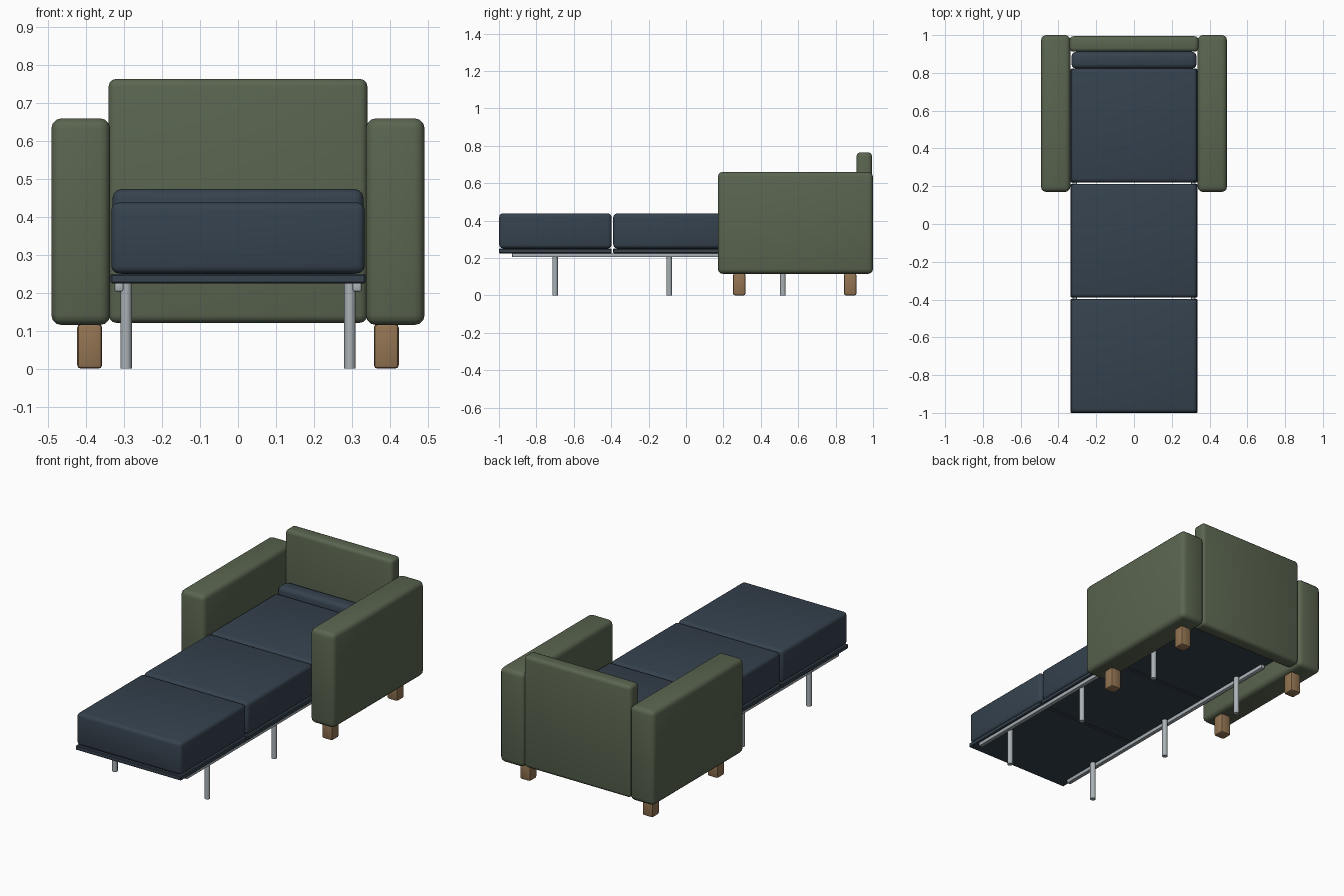
import bpy, bmesh
from mathutils import Matrix, Vector

if "Cube" in bpy.data.objects:
    bpy.data.objects.remove(bpy.data.objects["Cube"])


def material(name, rgb):
    m = bpy.data.materials.new(name)
    m.diffuse_color = (*rgb, 1)
    m.use_nodes = True
    m.node_tree.nodes["Principled BSDF"].inputs["Base Color"].default_value = m.diffuse_color
    return m


GREEN = material("olive fabric", (0.102, 0.130, 0.080))
NAVY = material("navy fabric", (0.036, 0.054, 0.076))
WOOD = material("wood", (0.29, 0.175, 0.085))
METAL = material("grey metal", (0.40, 0.445, 0.468))


def finish(bm, name, mat):
    mesh = bpy.data.meshes.new(name)
    bm.to_mesh(mesh)
    bm.free()
    mesh.materials.append(mat)
    ob = bpy.data.objects.new(name, mesh)
    bpy.context.collection.objects.link(ob)
    bpy.ops.object.select_all(action='DESELECT')
    ob.select_set(True)
    bpy.context.view_layer.objects.active = ob
    bpy.ops.object.shade_smooth_by_angle(angle=0.6)
    return ob


def box(name, x, y, z, mat, bevel=0.0, segments=3):
    """Rounded box from (min, max) ranges."""
    bm = bmesh.new()
    size = Vector((x[1] - x[0], y[1] - y[0], z[1] - z[0]))
    mid = Vector((sum(x), sum(y), sum(z))) / 2
    bmesh.ops.create_cube(bm, size=1, matrix=Matrix.Translation(mid) @ Matrix.Diagonal((*size, 1)))
    if bevel:
        bmesh.ops.bevel(bm, geom=bm.edges[:], offset=bevel, segments=segments,
                        profile=0.5, affect='EDGES')
    return finish(bm, name, mat)


def post(name, x, y, z0, z1, r, mat):
    bm = bmesh.new()
    bmesh.ops.create_cone(bm, cap_ends=True, segments=16, radius1=r, radius2=r, depth=z1 - z0,
                          matrix=Matrix.Translation((x, y, (z0 + z1) / 2)))
    return finish(bm, name, mat)


# Chair frame: backrest
box("backrest", (-0.341, 0.341), (0.912, 0.994), (0.121, 0.764), GREEN, 0.02)

for side, s in (("left", -1), ("right", 1)):
    def span(a, b):
        return tuple(sorted((s * a, s * b)))
    # Armrests and their wooden feet
    box(side + "_arm", span(0.337, 0.492), (0.17, 1.0), (0.115, 0.66), GREEN, 0.027)
    for where, y in (("front", 0.285), ("back", 0.878)):
        box(f"{side}_{where}_foot", span(0.358, 0.424), (y - 0.033, y + 0.033),
            (0.0, 0.118), WOOD, 0.01, 2)
    # Metal rail and legs under the bed
    box(side + "_rail", span(0.302, 0.326), (-0.93, 0.72), (0.204, 0.227), METAL, 0.004, 2)
    for i, y in enumerate((-0.70, -0.09, 0.518)):
        post(f"{side}_bed_leg_{i + 1}", s * 0.295, y, 0.0, 0.227, 0.015, METAL)

# Fold-out panels with cushions
for i in range(3):
    y = -1.0 + i * 0.61
    box(f"panel_{i + 1}", (-0.336, 0.336), (y, y + 0.602), (0.225, 0.25), NAVY, 0.004, 1)
    box(f"cushion_{i + 1}", (-0.334, 0.334), (y + 0.001, y + 0.602), (0.251, 0.438), NAVY, 0.02)

# Back bolster between the last cushion and the backrest
box("bolster", (-0.331, 0.331), (0.823, 0.912), (0.25, 0.474), NAVY, 0.025)
